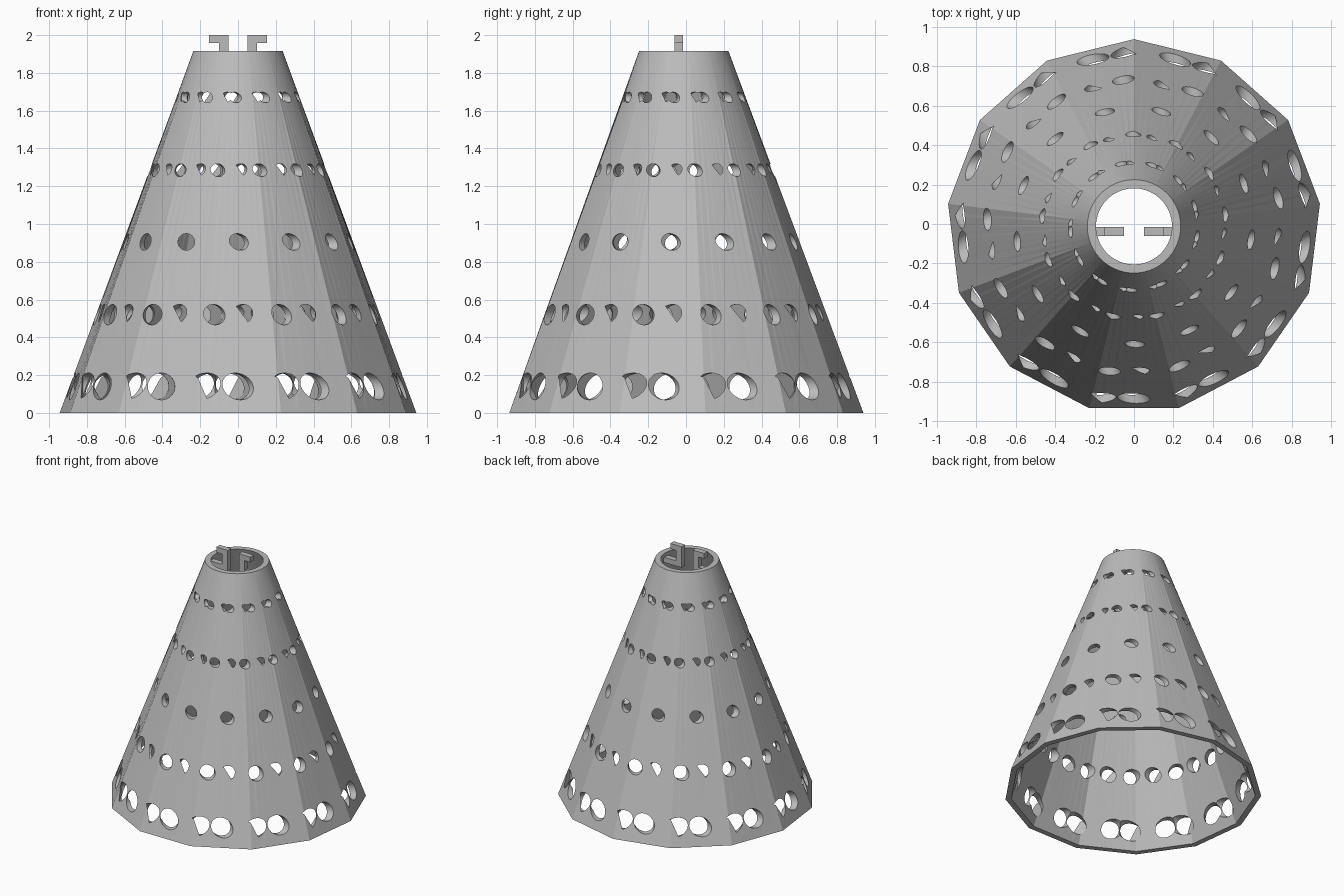
import bpy
import bmesh
from math import radians, cos, sin, tau
from mathutils import Vector

if "Cube" in bpy.data.objects:
    bpy.data.objects.remove(bpy.data.objects["Cube"], do_unlink=True)

SIDES, STEPS = 13, 8          # bottom corners, divisions per side
HEIGHT, CENTRE_Y = 1.915, -0.012
STEP = 360 / SIDES

grey = bpy.data.materials.new("plain grey")
grey.use_nodes = True
grey.diffuse_color = (0.5, 0.5, 0.5, 1)
grey.node_tree.nodes["Principled BSDF"].inputs["Base Color"].default_value = (0.5, 0.5, 0.5, 1)


def polar(radius, degrees, z):
    a = radians(degrees)
    return Vector((radius * cos(a), radius * sin(a) + CENTRE_Y, z))


def finish(bm, name):
    bmesh.ops.recalc_face_normals(bm, faces=bm.faces)
    mesh = bpy.data.meshes.new(name)
    bm.to_mesh(mesh)
    bm.free()
    mesh.materials.append(grey)
    obj = bpy.data.objects.new(name, mesh)
    bpy.context.collection.objects.link(obj)
    return obj


def polygon_ring(radius, z):
    points = []
    for k in range(SIDES):
        a = polar(radius, 90 + k * STEP, z)
        b = polar(radius, 90 + (k + 1) * STEP, z)
        points += [a.lerp(b, s / STEPS) for s in range(STEPS)]
    return points


def circle_ring(radius, z):
    n = SIDES * STEPS
    return [polar(radius, 90 + 360 * i / n, z) for i in range(n)]


# Hollow shade: polygon at the bottom, circle at the top
bm = bmesh.new()
rings = [[bm.verts.new(p) for p in ring] for ring in (
    polygon_ring(0.951, 0), circle_ring(0.237, HEIGHT),
    circle_ring(0.193, HEIGHT), polygon_ring(0.907, 0))]
for r in range(4):
    lower, upper = rings[r], rings[(r + 1) % 4]
    for i in range(len(lower)):
        j = (i + 1) % len(lower)
        bm.faces.new((lower[i], lower[j], upper[j], upper[i]))
bmesh.ops.triangulate(bm, faces=bm.faces)
shade = finish(bm, "lamp_shade")


def add_rod(bm, start, end, radius):
    axis = end - start
    turn = axis.to_track_quat('Z', 'Y').to_matrix().to_4x4()
    turn.translation = (start + end) / 2
    bmesh.ops.create_cone(bm, cap_ends=True, segments=32, radius1=radius,
                          radius2=radius, depth=axis.length, matrix=turn)


# Skewed drill holes: height, radius, phase, chord angle, far end radius
rows = [
    (0.14, 0.071, 0, 123, 0.895),
    (0.52, 0.054, -10, 127, 0.734),
    (0.905, 0.044, 0.5, 123, 0.55),
    (1.285, 0.034, -13.5, 124, 0.462),
    (1.67, 0.028, -2.5, 120, 0.327),
]
near, far = bmesh.new(), bmesh.new()
for z, radius, phase, chord, far_radius in rows:
    apothem = 0.924 - 0.688 * z / HEIGHT
    for k in range(SIDES):
        angle = -90 + phase + k * STEP
        entry = polar(apothem, angle, z)
        leave = polar(far_radius, angle - chord, z)
        along = (leave - entry).normalized()
        add_rod(near, entry - along * (0.02 + 1.4 * radius),
                entry + along * (0.06 + 1.4 * radius), radius)
        if far_radius > apothem - 0.01:   # the far end breaks the wall
            add_rod(far, leave - along * (0.06 + 1.4 * radius), leave, radius)

bpy.context.view_layer.objects.active = shade
for cutter in (finish(near, "near_cutter"), finish(far, "far_cutter")):
    cutter.hide_render = True
    cut = shade.modifiers.new("holes", 'BOOLEAN')
    cut.operation, cut.solver, cut.object = 'DIFFERENCE', 'EXACT', cutter
    bpy.ops.object.modifier_apply(modifier=cut.name)
    bpy.data.objects.remove(cutter, do_unlink=True)

bpy.ops.object.select_all(action='DESELECT')
shade.select_set(True)
bpy.ops.object.shade_smooth_by_angle(angle=radians(14))

# Pair of hooks: foot reaching the wall, stem and outward top arm
profile = [(0.215, 1.83), (0.05, 1.83), (0.05, 2.0), (0.153, 2.0),
           (0.153, 1.957), (0.1, 1.957), (0.1, 1.873), (0.215, 1.873)]
for side, name in ((1, "left_hook"), (-1, "right_hook")):
    bm = bmesh.new()
    face = bm.faces.new([bm.verts.new((side * x, -0.061, z)) for x, z in profile])
    made = bmesh.ops.extrude_face_region(bm, geom=[face])["geom"]
    bmesh.ops.translate(bm, vec=(0, 0.045, 0),
                        verts=[v for v in made if isinstance(v, bmesh.types.BMVert)])
    finish(bm, name)
